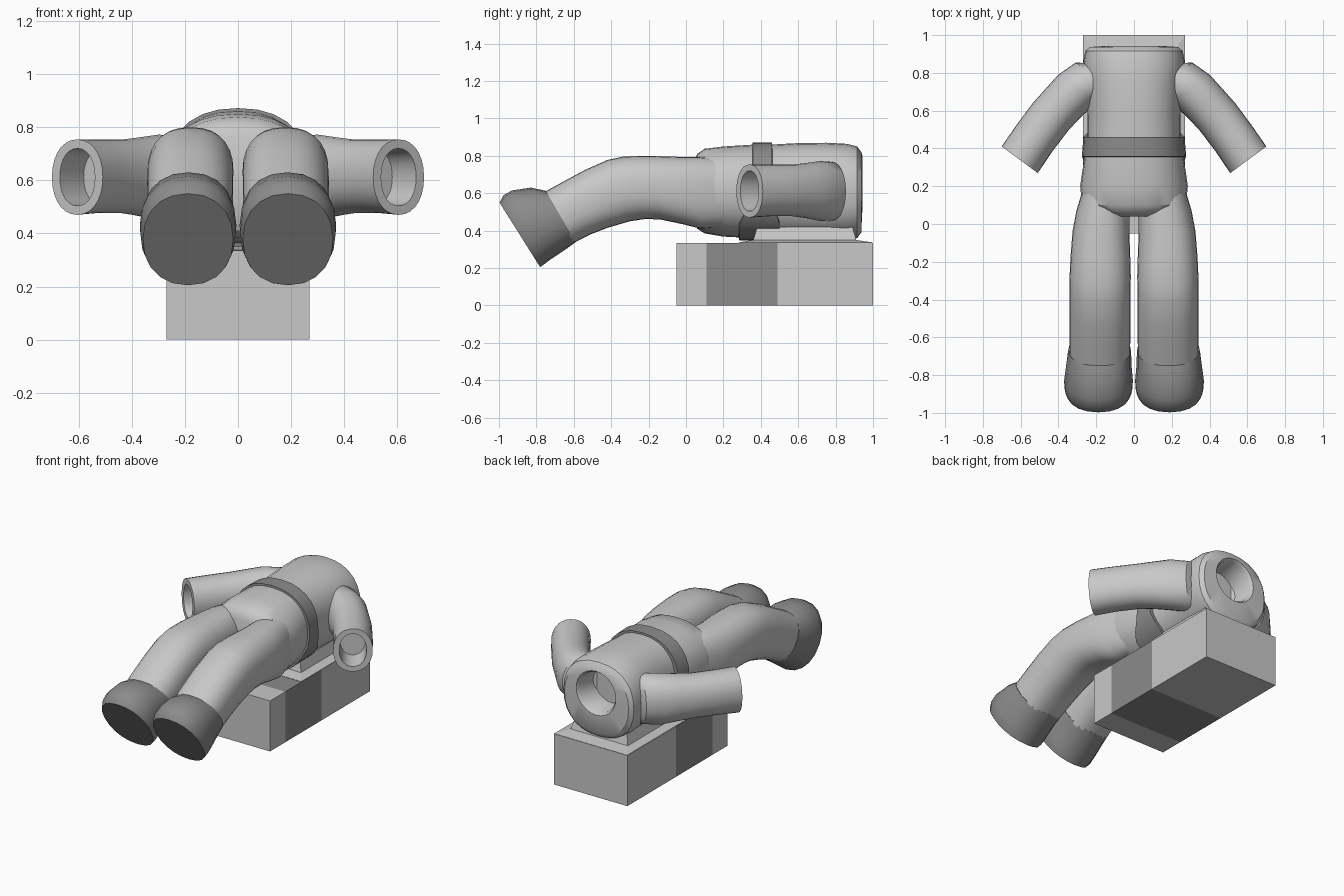
import bpy, bmesh, math
from mathutils import Vector

if "Cube" in bpy.data.objects:
    bpy.data.objects.remove(bpy.data.objects["Cube"])


def material(name, v):
    m = bpy.data.materials.new(name)
    m.diffuse_color = (v, v, v, 1)
    m.use_nodes = True
    m.node_tree.nodes["Principled BSDF"].inputs["Base Color"].default_value = m.diffuse_color
    return m


LIGHT = material("light grey", 0.58)
DARK = material("dark grey", 0.26)


def ring(c, u, v, n=28, p=2.3):
    """Superellipse ring around c with half axes u and v."""
    c, u, v = Vector(c), Vector(u), Vector(v)
    pts = []
    for i in range(n):
        a = 2 * math.pi * i / n
        ca, sa = math.cos(a), math.sin(a)
        pts.append(c + u * math.copysign(abs(ca) ** (2 / p), ca)
                   + v * math.copysign(abs(sa) ** (2 / p), sa))
    return pts


def loft(name, rings, mats, bands=None, mirror=1, smooth=35):
    """Skin a list of rings, cap both ends, colour per segment."""
    bm = bmesh.new()
    vs = [[bm.verts.new((q[0] * mirror, q[1], q[2])) for q in r] for r in rings]
    n = len(vs[0])
    for k in range(len(vs) - 1):
        for i in range(n):
            j = (i + 1) % n
            f = bm.faces.new((vs[k][i], vs[k][j], vs[k + 1][j], vs[k + 1][i]))
            f.material_index = bands[k] if bands else 0
    bm.faces.new(vs[0])
    bm.faces.new(vs[-1])
    bmesh.ops.recalc_face_normals(bm, faces=bm.faces)
    me = bpy.data.meshes.new(name)
    bm.to_mesh(me)
    bm.free()
    for m in mats:
        me.materials.append(m)
    ob = bpy.data.objects.new(name, me)
    bpy.context.collection.objects.link(ob)
    if smooth:
        bpy.ops.object.select_all(action='DESELECT')
        ob.select_set(True)
        bpy.context.view_layer.objects.active = ob
        bpy.ops.object.shade_smooth_by_angle(angle=math.radians(smooth))
    return ob


# base block with a dark band across its middle
def rect_y(y):
    return [(-.27, y, 0), (.27, y, 0), (.27, y, .335), (-.27, y, .335)]


loft("base_block", [rect_y(y) for y in (-.05, .11, .49, 1.0)],
     [LIGHT, DARK], [0, 1, 0], smooth=0)


# flared pad joining the block to the torso
def rect_z(x, y0, y1, z):
    return [(-x, y0, z), (x, y0, z), (x, y1, z), (-x, y1, z)]


loft("torso_pad", [rect_z(.268, .28, .998, .33), rect_z(.268, .28, .998, .337),
                   rect_z(.21, .36, .91, .35), rect_z(.19, .38, .89, .42)],
     [LIGHT], smooth=0)

# torso and pelvis: y, half width, top z, bottom z
body = [(.04, .15, .77, .46), (.06, .22, .81, .41), (.10, .275, .838, .385),
        (.20, .285, .85, .368), (.36, .262, .86, .36), (.45, .245, .86, .355),
        (.60, .247, .868, .35), (.75, .257, .87, .35), (.86, .268, .864, .35),
        (.915, .258, .85, .36), (.937, .235, .82, .39)]
rings = [ring((0, y, (t + b) / 2), (w, 0, 0), (0, 0, (t - b) / 2))
         for y, w, t, b in body]
# neck socket sunk into the shoulder end
for y, r in ((.943, .145), (.925, .132), (.78, .125)):
    rings.append(ring((0, y, .655), (r, 0, 0), (0, 0, r), p=2))
loft("torso", rings, [LIGHT])


# belt, wider and dropping forward on the underside
def belt_ring(y, y_low, w, h):
    pts = ring((0, y, .61), (w, 0, 0), (0, 0, h))
    for q in pts:
        t = min(1, max(0, (.56 - q.z) / .12))
        q.y += (y_low - y) * t
    return pts


loft("belt", [belt_ring(.355, .28, .255, .24), belt_ring(.357, .285, .276, .262),
              belt_ring(.46, .50, .268, .262), belt_ring(.462, .505, .235, .24)],
     [DARK])


# leg section from its top and bottom points in the side view
def leg_ring(x, w, top, low, n=28, p=2.4):
    c = (x, (top[0] + low[0]) / 2, (top[1] + low[1]) / 2)
    v = (0, (top[0] - low[0]) / 2, (top[1] - low[1]) / 2)
    return ring(c, (w, 0, 0), v, n, p)


leg = [(.150, .110, (.22, .78), (.22, .42)),
       (.165, .140, (.06, .795), (.08, .41)),
       (.175, .150, (-.05, .795), (-.02, .435)),
       (.178, .158, (-.20, .80), (-.14, .46)),
       (.179, .162, (-.33, .797), (-.22, .462)),
       (.180, .162, (-.42, .778), (-.30, .45)),
       (.180, .162, (-.54, .725), (-.42, .415)),
       (.180, .162, (-.66, .66), (-.51, .38)),
       (.182, .160, (-.77, .60), (-.61, .33))]
boot = [(.182, .155, (-.745, .60), (-.595, .345)),
        (.182, .167, (-.75, .613), (-.59, .338)),
        (.186, .172, (-.83, .63), (-.65, .295)),
        (.188, .182, (-.93, .615), (-.725, .245)),
        (.188, .180, (-.975, .59), (-.765, .215)),
        (.188, .170, (-.997, .55), (-.78, .205))]

for side, s in (("left", -1), ("right", 1)):
    loft(side + "_leg", [leg_ring(*r) for r in leg], [LIGHT], mirror=s)
    loft(side + "_boot", [leg_ring(*r, n=20, p=2.2) for r in boot], [DARK], mirror=s)

    # sleeve with a hollow cuff: centre x, y, z, half width, half height
    d = Vector((.805, .593, 0))
    arm = [(.12, .79, .61, .10, .13), (.20, .775, .61, .135, .158),
           (.30, .715, .612, .126, .160), (.37, .645, .614, .121, .148),
           (.44, .57, .615, .119, .138), (.53, .45, .615, .118, .138),
           (.605, .34, .612, .119, .142), (.605, .34, .612, .082, .108),
           (.52, .46, .612, .076, .10)]
    loft(side + "_sleeve", [ring((x, y, z), d * w, (0, 0, h), p=2.15)
                            for x, y, z, w, h in arm], [LIGHT], mirror=s)
